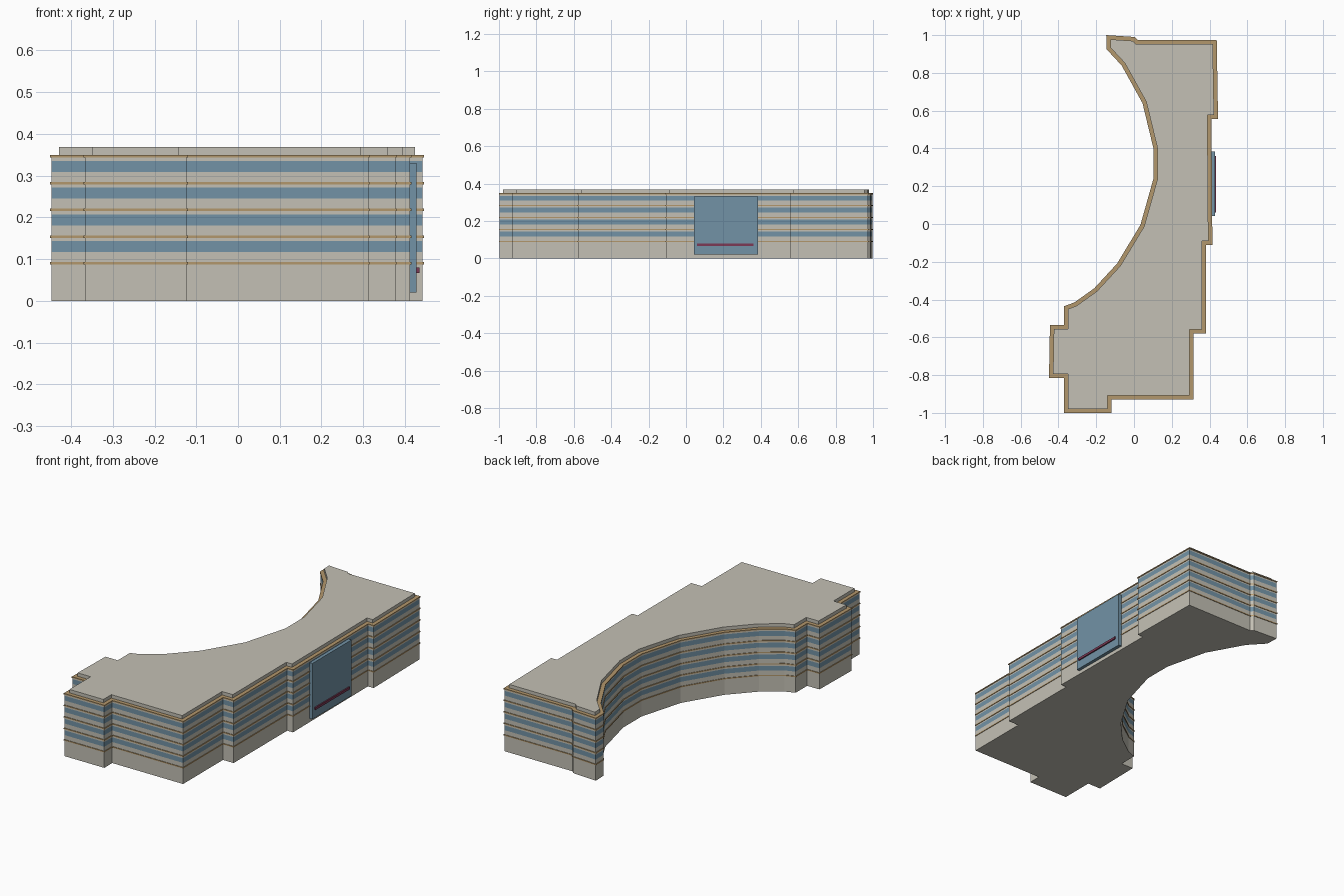
import bpy
import bmesh
from mathutils import Vector

cube = bpy.data.objects.get("Cube")
if cube:
    bpy.data.objects.remove(cube, do_unlink=True)


def make_material(name, colour):
    mat = bpy.data.materials.new(name)
    mat.use_nodes = True
    rgba = (*colour, 1.0)
    mat.diffuse_color = rgba
    for node in mat.node_tree.nodes:
        if node.type == "BSDF_PRINCIPLED":
            node.inputs["Base Color"].default_value = rgba
    return mat


stone = make_material("pale stone", (0.55, 0.53, 0.46))
glass = make_material("blue glass", (0.17, 0.29, 0.38))
trim = make_material("tan trim", (0.45, 0.31, 0.15))
red = make_material("dark red", (0.2, 0.04, 0.09))

# Building footprint, counterclockwise: stepped street side, then curved court side
street_side = [
    (-0.37, -1), (-0.12, -1), (-0.12, -0.93), (0.315, -0.93),
    (0.315, -0.58), (0.38, -0.58), (0.38, -0.11), (0.415, -0.11),
    (0.41, 0.555), (0.445, 0.555), (0.438, 0.975), (0.018, 0.975),
    (0.003, 0.99), (-0.147, 1),
]
court_side = [
    (-0.145, 0.925), (-0.066, 0.84), (0.045, 0.64), (0.103, 0.4),
    (0.103, 0.24), (0.034, -0.005), (-0.09, -0.21), (-0.21, -0.34),
    (-0.315, -0.415), (-0.37, -0.435), (-0.37, -0.535), (-0.445, -0.535),
    (-0.45, -0.815), (-0.37, -0.815),
]
footprint = [Vector(p) for p in street_side + court_side]


def inset(points, distance):
    """Move every edge of a counterclockwise outline inward."""
    result = []
    for i, point in enumerate(points):
        before = (point - points[i - 1]).normalized()
        after = (points[(i + 1) % len(points)] - point).normalized()
        n1 = Vector((-before.y, before.x))
        n2 = Vector((-after.y, after.x))
        result.append(point + (n1 + n2) * distance / (1 + n1.dot(n2)))
    return result


def build_stack(name, outline, levels, band_slots, materials):
    """Stack outline rings at the given heights, one material slot per band."""
    bm = bmesh.new()
    rings = [[bm.verts.new((p.x, p.y, z)) for p in outline] for z in levels]
    count = len(outline)
    for lower, upper, slot in zip(rings, rings[1:], band_slots):
        for i in range(count):
            j = (i + 1) % count
            face = bm.faces.new((lower[i], lower[j], upper[j], upper[i]))
            face.material_index = slot
    bm.faces.new(list(reversed(rings[0])))
    bm.faces.new(rings[-1])
    mesh = bpy.data.meshes.new(name)
    bm.to_mesh(mesh)
    bm.free()
    for mat in materials:
        mesh.materials.append(mat)
    obj = bpy.data.objects.new(name, mesh)
    bpy.context.collection.objects.link(obj)
    return obj


def build_box(name, low, high, mat):
    corners = [Vector(c) for c in ((low[0], low[1]), (high[0], low[1]),
                                   (high[0], high[1]), (low[0], high[1]))]
    return build_stack(name, corners, [low[2], high[2]], [0], [mat])


# Walls with a continuous window band on each upper storey
storeys = 4
first_floor = 0.09
storey_height = 0.064
levels, slots = [0], []
for storey in range(storeys):
    base = first_floor + storey * storey_height
    levels += [base + 0.027, base + 0.053]
    slots += [0, 1]
top = first_floor + storeys * storey_height
levels.append(top)
slots.append(0)
build_stack("walls", inset(footprint, 0.003), levels, slots, [stone, glass])

# Thin ledges at every floor line; the highest one caps the walls
for floor in range(storeys + 1):
    z = first_floor + floor * storey_height
    build_stack("floor_ledge", footprint, [z - 0.003, z + 0.003], [0], [trim])

# Raised roof slab set back from the wall edge
build_stack("roof_slab", inset(footprint, 0.021), [top, 0.368], [0], [stone])

# Glazed entrance panel and its canopy bar on the street side
build_box("entrance_panel", (0.4, 0.042, 0.02), (0.428, 0.385, 0.33), glass)
build_box("canopy_bar", (0.42, 0.06, 0.067), (0.435, 0.36, 0.08), red)
